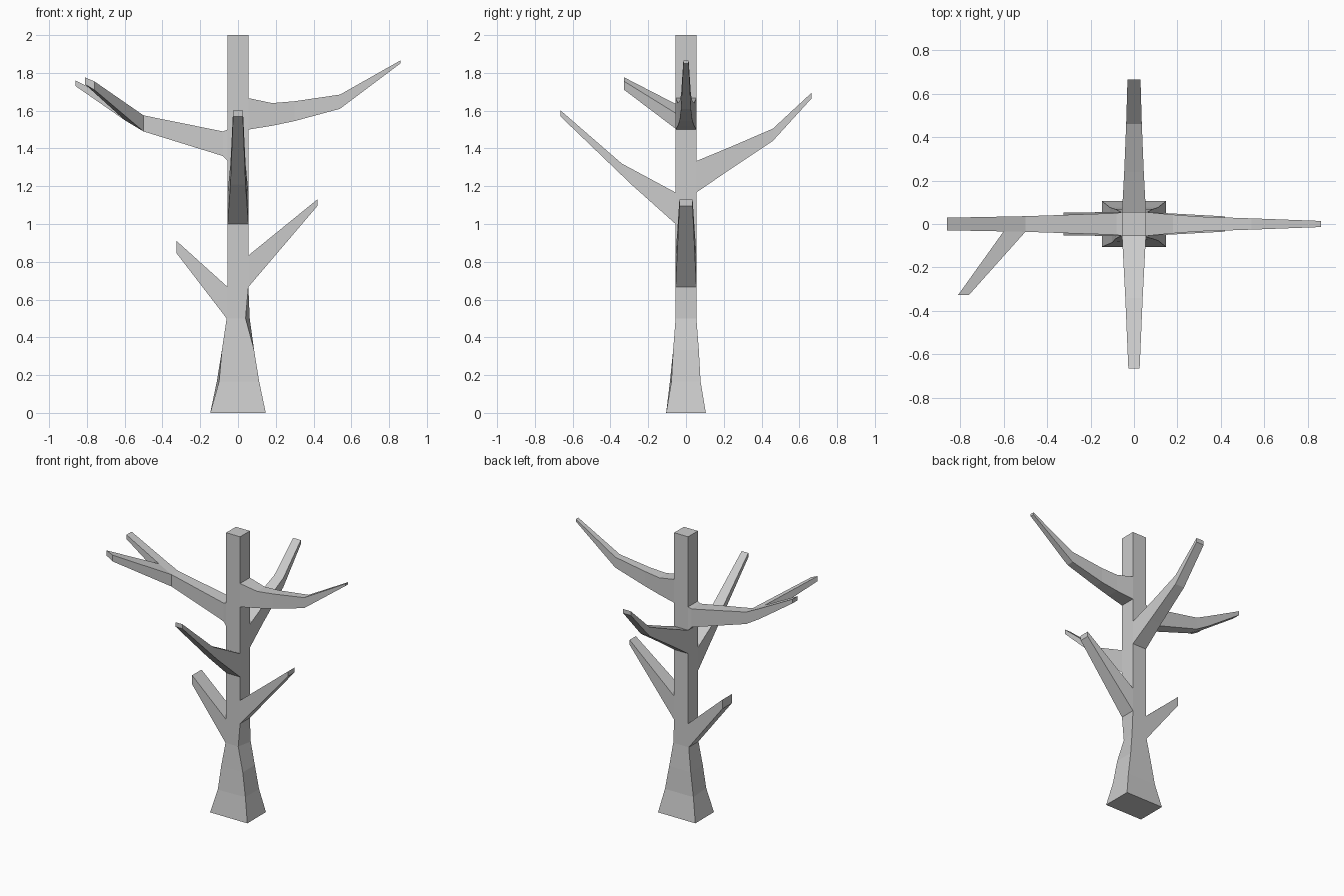
import bpy, bmesh
from mathutils import Vector

if "Cube" in bpy.data.objects:
    bpy.data.objects.remove(bpy.data.objects["Cube"])

bm = bmesh.new()


def bridge(a, b):
    """Join two four-sided rings, returning the side faces."""
    return [bm.faces.new((a[i], a[(i + 1) % 4], b[(i + 1) % 4], b[i])) for i in range(4)]


# Trunk: z, half widths in x and y; flared foot, then a straight square post
W = 0.055
levels = [(0, 0.147, 0.105), (1/6, 0.112, 0.077), (1/3, 0.085, 0.068), (0.5, 0.06, 0.055)]
levels += [(i / 6, W, W) for i in range(4, 11)] + [(2, W, W)]
CORNERS = [(-1, -1), (1, -1), (1, 1), (-1, 1)]
rings = [[bm.verts.new((sx * x, sy * y, z)) for sx, sy in CORNERS] for z, x, y in levels]
rings[3][1].co.x = 0.04          # slightly twisted waist
rings[3][2].co.x = 0.062
rings[1][0].co.x = -0.1
rings[1][0].co.y = -0.085
trunk = [bridge(a, b) for a, b in zip(rings, rings[1:])]
bm.faces.new(rings[0])
bm.faces.new(rings[-1])

FRONT, RIGHT, BACK, LEFT = range(4)
DIRS = [Vector((0, -1, 0)), Vector((1, 0, 0)), Vector((0, 1, 0)), Vector((-1, 0, 0))]


def branch(level, side, sections):
    """Grow a limb from one trunk face.
    Section: bottom reach, bottom z, top reach, top z, half width."""
    d = DIRS[side]
    t = DIRS[(side + 1) % 4]
    face = trunk[level][side]
    prev = list(face.verts)
    bm.faces.remove(face)
    sides = []
    for rb, zb, rt, zt, w in sections:
        up = Vector((0, 0, 1))
        ring = [bm.verts.new(d * r + t * s * w + up * z)
                for r, z, s in ((rb, zb, -1), (rb, zb, 1), (rt, zt, 1), (rt, zt, -1))]
        sides.append(bridge(prev, ring))
        prev = ring
    bm.faces.new(prev)
    return sides


# Low side limbs
branch(3, LEFT, [(0.325, 0.845, 0.325, 0.91, 0.053)])
branch(4, RIGHT, [(0.42, 1.095, 0.42, 1.13, 0.035)])

# Front and back limbs
branch(6, FRONT, [(0.29, 1.21, 0.34, 1.32, 0.04), (0.665, 1.57, 0.665, 1.602, 0.026)])
branch(7, BACK, [(0.22, 1.28, 0.24, 1.41, 0.045), (0.46, 1.44, 0.46, 1.505, 0.036),
                 (0.665, 1.665, 0.665, 1.695, 0.03)])

# Upper limbs
branch(9, RIGHT, [(0.18, 1.52, 0.18, 1.64, 0.043), (0.3, 1.545, 0.3, 1.65, 0.034),
                  (0.54, 1.61, 0.54, 1.685, 0.026), (0.86, 1.85, 0.86, 1.866, 0.014)])
upper = branch(8, LEFT, [(0.08, 1.36, 0.08, 1.49, 0.05), (0.5, 1.49, 0.5, 1.575, 0.036),
                         (0.6, 1.55, 0.6, 1.625, 0.034), (0.86, 1.73, 0.86, 1.76, 0.029)])

# Fork growing from the front of the upper left limb
face = upper[2][1]
root = list(face.verts)
bm.faces.remove(face)
tip = []
for v in root:
    inner = v.co.x > -0.55
    top = v.co.z > (1.53 if inner else 1.59)
    z = (1.755 if top else 1.71) if inner else (1.776 if top else 1.74)
    tip.append(bm.verts.new((-0.76 if inner else -0.81, -0.327, z)))
bridge(root, tip)
bm.faces.new(tip)

bmesh.ops.recalc_face_normals(bm, faces=bm.faces)
mesh = bpy.data.meshes.new("bare_tree")
bm.to_mesh(mesh)
bm.free()
bpy.context.collection.objects.link(bpy.data.objects.new("bare_tree", mesh))
